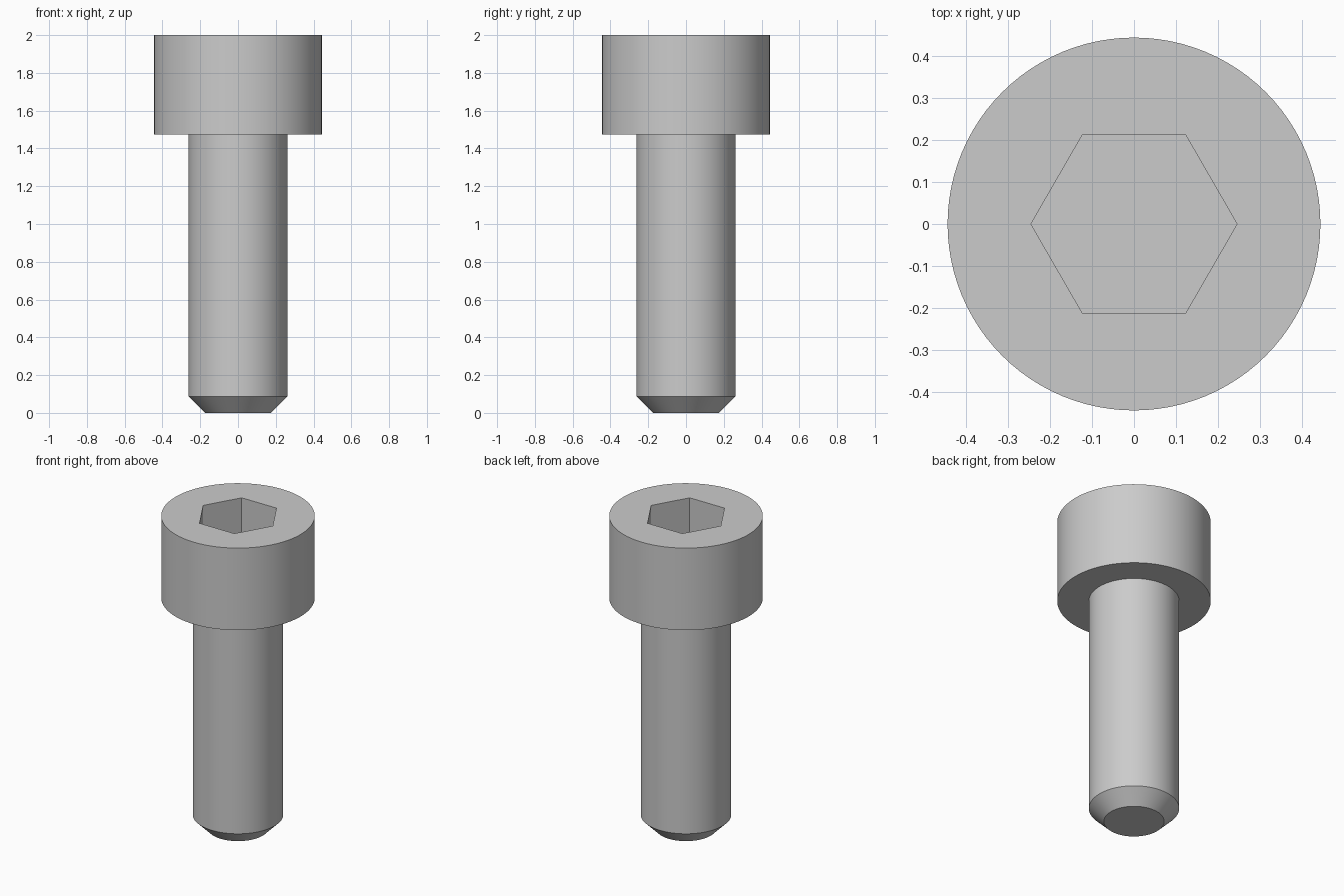
import bpy
import bmesh
import math

if "Cube" in bpy.data.objects:
    bpy.data.objects.remove(bpy.data.objects["Cube"], do_unlink=True)

SIDES = 96
HEAD_R, HEAD_BOTTOM, TOP = 0.445, 1.475, 2.0
SHANK_R, CHAMFER = 0.262, 0.087
SOCKET_R, SOCKET_DEPTH = 0.246, 0.263

steel = bpy.data.materials.new("grey_steel")
steel.use_nodes = True
colour = (0.6, 0.6, 0.6, 1.0)
steel.diffuse_color = colour
steel.node_tree.nodes["Principled BSDF"].inputs["Base Color"].default_value = colour


def turned(name, profile, sides):
    """Solid of stacked rings from (radius, height) pairs, capped at both ends."""
    bm = bmesh.new()
    rings = []
    for radius, z in profile:
        angles = [math.tau * i / sides for i in range(sides)]
        rings.append([bm.verts.new((radius * math.cos(a), radius * math.sin(a), z))
                      for a in angles])
    for low, high in zip(rings, rings[1:]):
        for i in range(sides):
            j = (i + 1) % sides
            bm.faces.new((low[i], low[j], high[j], high[i]))
    bm.faces.new(rings[0][::-1])
    bm.faces.new(rings[-1])
    mesh = bpy.data.meshes.new(name)
    bm.to_mesh(mesh)
    bm.free()
    mesh.materials.append(steel)
    obj = bpy.data.objects.new(name, mesh)
    bpy.context.collection.objects.link(obj)
    return obj


def activate(obj):
    bpy.ops.object.select_all(action='DESELECT')
    obj.select_set(True)
    bpy.context.view_layer.objects.active = obj


# Shank with a chamfered tip, seated slightly inside the head
shank = turned("shank", [(SHANK_R - CHAMFER, 0), (SHANK_R, CHAMFER),
                         (SHANK_R, HEAD_BOTTOM + 0.05)], SIDES)

# Cylindrical head
head = turned("head", [(HEAD_R, HEAD_BOTTOM), (HEAD_R, TOP)], SIDES)

# Hexagonal socket cut into the head, corners along x
cutter = turned("socket_cutter", [(SOCKET_R, TOP - SOCKET_DEPTH),
                                  (SOCKET_R, TOP + 0.1)], 6)
cutter.hide_render = True
cut = head.modifiers.new("socket", 'BOOLEAN')
cut.operation = 'DIFFERENCE'
cut.solver = 'EXACT'
cut.object = cutter
activate(head)
bpy.ops.object.modifier_apply(modifier=cut.name)
bpy.data.objects.remove(cutter, do_unlink=True)

# Smooth round walls, crisp edges
for part in (shank, head):
    activate(part)
    bpy.ops.object.shade_smooth_by_angle(angle=math.radians(30))
